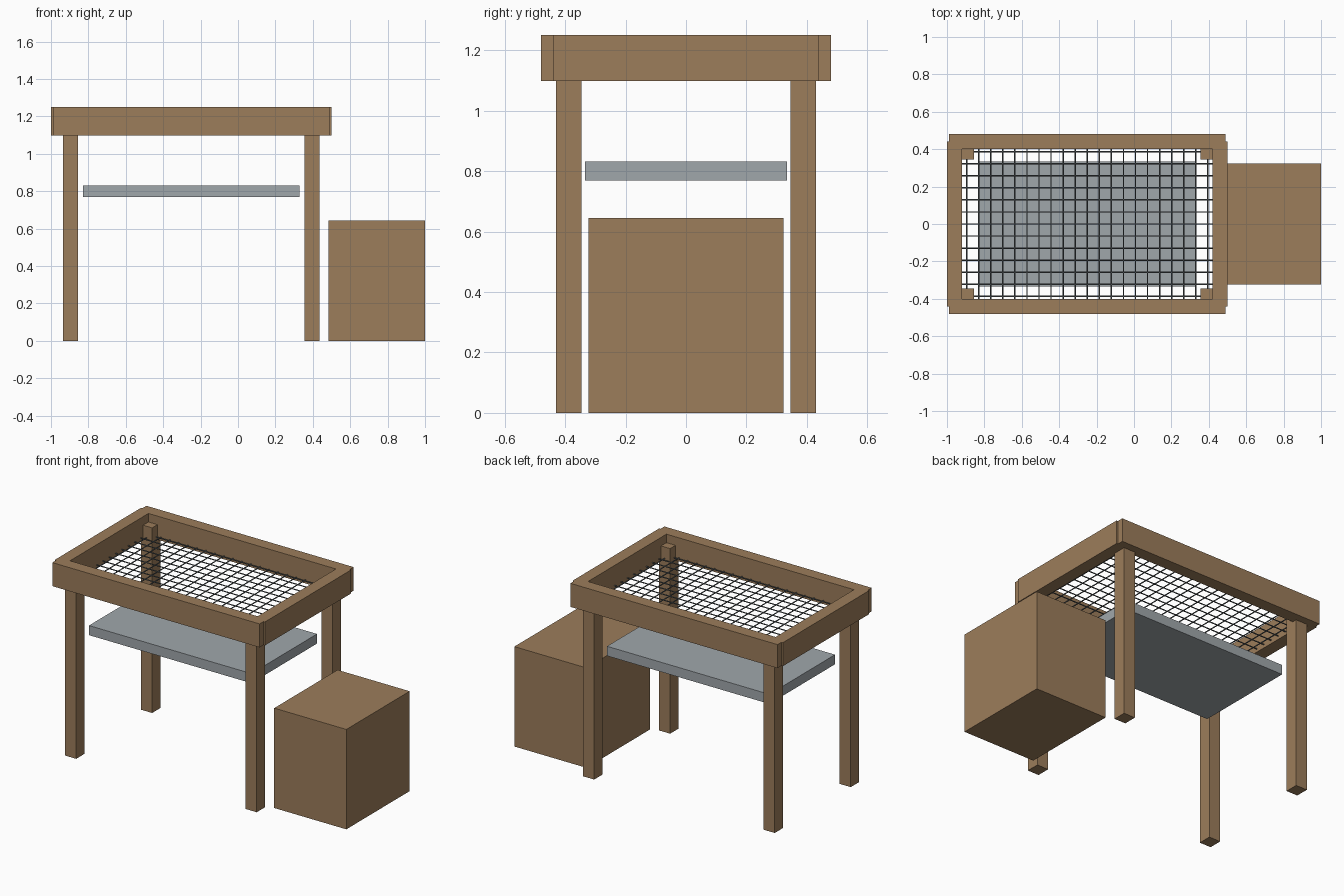
import bpy, bmesh
from mathutils import Matrix, Vector

if "Cube" in bpy.data.objects:
    bpy.data.objects.remove(bpy.data.objects["Cube"])


def material(name, rgb):
    lin = [((c / 255 + 0.055) / 1.055) ** 2.4 for c in rgb]
    m = bpy.data.materials.new(name)
    m.diffuse_color = (*lin, 1)
    m.use_nodes = True
    m.node_tree.nodes["Principled BSDF"].inputs["Base Color"].default_value = m.diffuse_color
    return m


WOOD = material("brown wood", (156, 125, 91))
STONE = material("grey slab", (160, 167, 171))
WIRE = material("dark wire", (88, 94, 97))


def make_object(name, bm, mat):
    mesh = bpy.data.meshes.new(name)
    bm.to_mesh(mesh)
    bm.free()
    mesh.materials.append(mat)
    ob = bpy.data.objects.new(name, mesh)
    bpy.context.collection.objects.link(ob)
    return ob


def box(name, x, y, z, mat):
    """Box from (min, max) pairs."""
    bm = bmesh.new()
    size = [b - a for a, b in (x, y, z)]
    mid = [(a + b) / 2 for a, b in (x, y, z)]
    bmesh.ops.create_cube(bm, size=1, matrix=Matrix.Translation(mid) @ Matrix.Diagonal((*size, 1)))
    return make_object(name, bm, mat)


def add_rod(bm, start, end, radius):
    a, b = Vector(start), Vector(end)
    turn = (b - a).to_track_quat('Z', 'Y').to_matrix().to_4x4()
    bmesh.ops.create_cone(bm, cap_ends=True, segments=8, radius1=radius, radius2=radius,
                          depth=(b - a).length, matrix=Matrix.Translation((a + b) / 2) @ turn)


CX = -0.25  # centre of the table

# Top frame: long rails overlap the short rails at the corners
for s, side in ((-1, "front"), (1, "back")):
    box(side + "_rail", (-0.99, 0.49), sorted((s * 0.40, s * 0.48)), (1.098, 1.25), WOOD)
for s, side in ((-1, "left"), (1, "right")):
    box(side + "_rail", sorted((CX + s * 0.67, CX + s * 0.75)), (-0.44, 0.44), (1.098, 1.25), WOOD)

# Legs, reaching up inside the frame
for sx, a in ((-1, "left"), (1, "right")):
    for sy, b in ((-1, "front"), (1, "back")):
        box(f"{b}_{a}_leg", sorted((CX + sx * 0.605, CX + sx * 0.685)),
            sorted((sy * 0.345, sy * 0.43)), (0, 1.195), WOOD)

# Wire mesh
bm = bmesh.new()
Z, STEP, R = 1.12, 0.0645, 0.0035
for i in range(-10, 11):
    x = CX + i * STEP
    add_rod(bm, (x, -0.405, Z), (x, 0.405, Z), R)
for j in range(-6, 7):
    y = j * STEP
    add_rod(bm, (CX - 0.675, y, Z), (CX + 0.675, y, Z), R)
make_object("wire_mesh", bm, WIRE)

# Hanging slab and side box
box("slab", (-0.83, 0.33), (-0.335, 0.335), (0.769, 0.831), STONE)
box("side_box", (0.485, 1.0), (-0.323, 0.323), (0, 0.645), WOOD)
